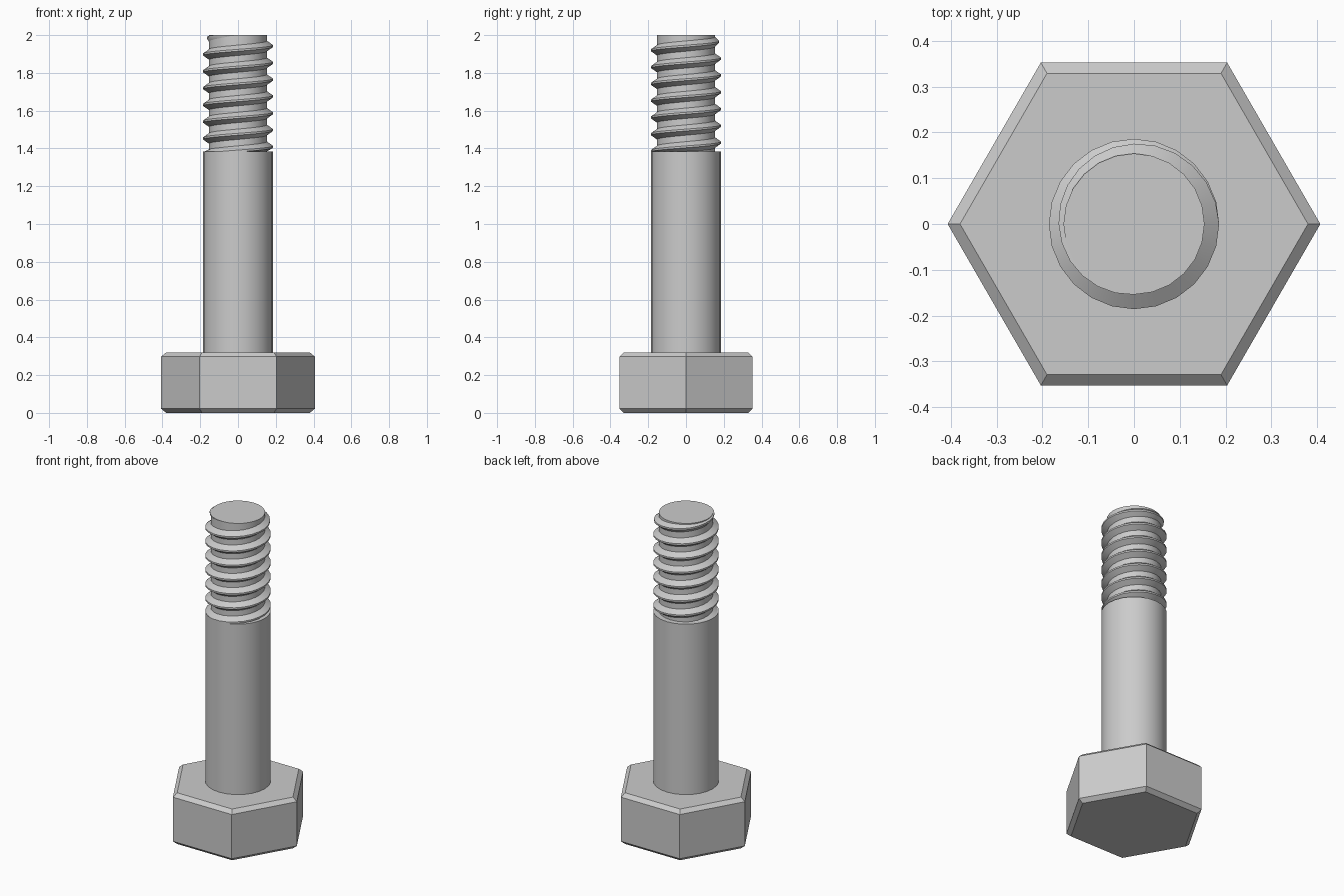
import bpy, bmesh
from math import cos, sin, pi, radians

if "Cube" in bpy.data.objects:
    bpy.data.objects.remove(bpy.data.objects["Cube"])

steel = bpy.data.materials.new("steel_grey")
steel.use_nodes = True
colour = (0.6, 0.6, 0.6, 1)
steel.diffuse_color = colour
steel.node_tree.nodes["Principled BSDF"].inputs["Base Color"].default_value = colour

SIDES = 24
HEAD_TOP, SHANK_TOP, TOP = 0.32, 1.385, 2.0
SHANK_R, CORE_R = 0.186, 0.154
PITCH = 0.0889
CREST_Z = 1.942   # height of the last full crest at angle zero


def finish(bm, name, smooth):
    """Turn a bmesh into a named, coloured object."""
    bmesh.ops.recalc_face_normals(bm, faces=bm.faces)
    mesh = bpy.data.meshes.new(name)
    bm.to_mesh(mesh)
    bm.free()
    mesh.materials.append(steel)
    obj = bpy.data.objects.new(name, mesh)
    bpy.context.collection.objects.link(obj)
    if smooth:
        bpy.ops.object.select_all(action="DESELECT")
        obj.select_set(True)
        bpy.context.view_layer.objects.active = obj
        bpy.ops.object.shade_smooth_by_angle(angle=radians(30))
    return obj


def lathe(name, profile, sides, smooth):
    """Capped solid from rings given as (radius, height)."""
    bm = bmesh.new()
    rings = [[bm.verts.new((r * cos(2 * pi * i / sides), r * sin(2 * pi * i / sides), z))
              for i in range(sides)] for r, z in profile]
    for low, high in zip(rings, rings[1:]):
        for i in range(sides):
            j = (i + 1) % sides
            bm.faces.new((low[i], low[j], high[j], high[i]))
    bm.faces.new(rings[0][::-1])
    bm.faces.new(rings[-1])
    return finish(bm, name, smooth)


# Hexagonal head, chamfered at both ends
lathe("hex_head", [(0.38, 0), (0.407, 0.022), (0.407, HEAD_TOP - 0.022), (0.38, HEAD_TOP)], 6, False)

# Plain shank and the thinner core under the thread
lathe("shank", [(SHANK_R, HEAD_TOP - 0.01), (SHANK_R, SHANK_TOP)], SIDES, True)
lathe("thread_core", [(CORE_R, SHANK_TOP - 0.01), (CORE_R, TOP)], SIDES, True)

# Right-handed thread: a tooth section swept up the core, running out at the tip
bm = bmesh.new()
sections = []
for step in range(-7 * SIDES, SIDES + 1):
    angle = 2 * pi * step / SIDES
    centre = CREST_Z + PITCH * step / SIDES
    fade = min(max(step / (SIDES * 0.85), 0), 1)
    crest = SHANK_R + (CORE_R - 0.004 - SHANK_R) * fade
    root = CORE_R - 0.008
    section = []
    for r, dz in ((root, -0.033), (crest, -0.005), (crest, 0.005), (root, 0.033)):
        z = min(max(centre + dz, SHANK_TOP - 0.005), TOP)
        section.append(bm.verts.new((r * cos(angle), r * sin(angle), z)))
    sections.append(section)
for a, b in zip(sections, sections[1:]):
    for i in range(3):
        bm.faces.new((a[i], b[i], b[i + 1], a[i + 1]))
# Drop the flattened parts hidden inside the shank
bmesh.ops.delete(bm, geom=[f for f in bm.faces if f.calc_center_median().z < SHANK_TOP - 0.004],
                 context="FACES")
bmesh.ops.dissolve_degenerate(bm, dist=0.0001, edges=bm.edges)
finish(bm, "thread", True)
